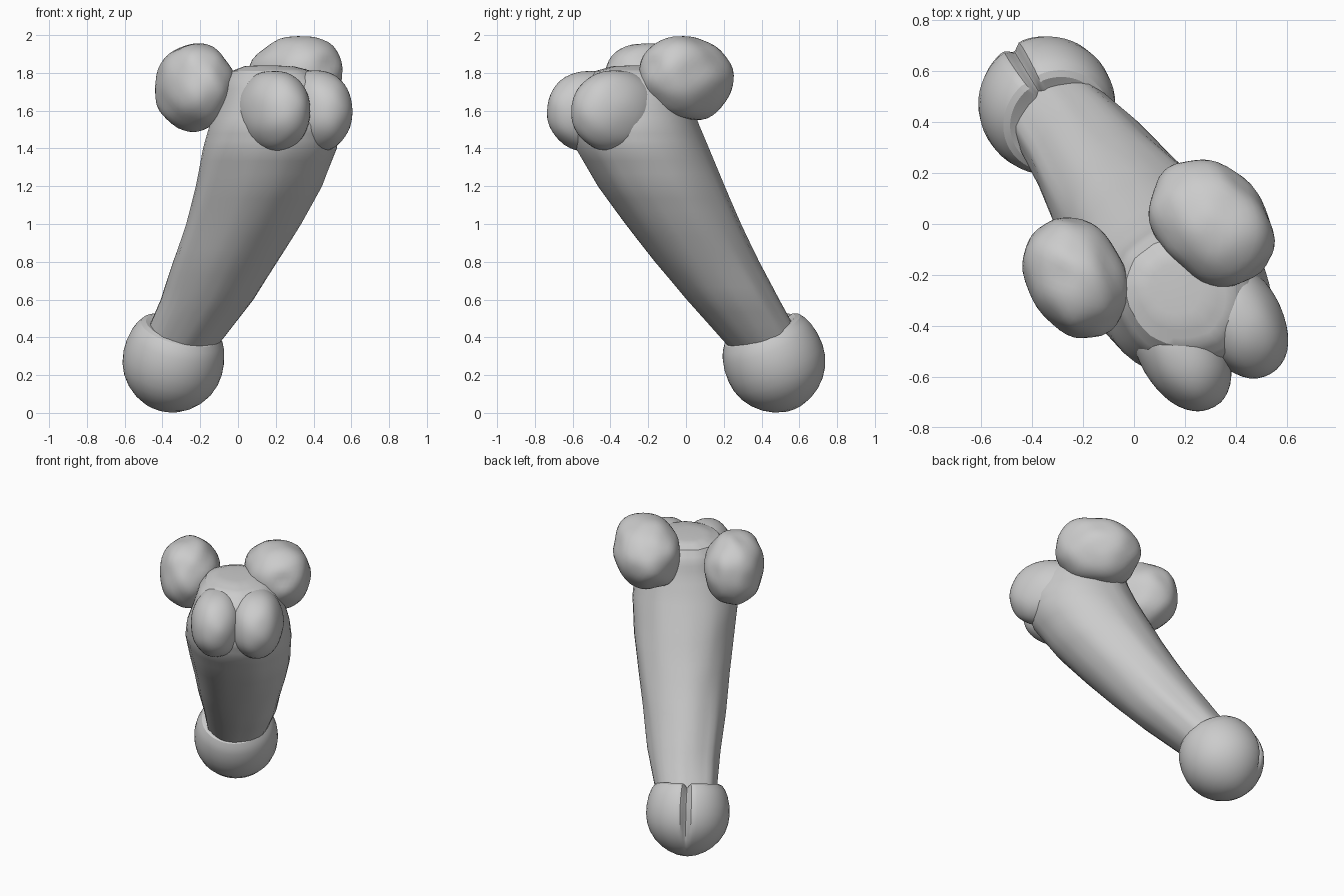
import bpy, bmesh, math
from mathutils import Vector, Matrix, noise

if "Cube" in bpy.data.objects:
    bpy.data.objects.remove(bpy.data.objects["Cube"])

# One plain material for the whole model
grey = bpy.data.materials.new("plain grey")
grey.diffuse_color = (0.6, 0.6, 0.6, 1)
grey.use_nodes = True
grey.node_tree.nodes["Principled BSDF"].inputs["Base Color"].default_value = grey.diffuse_color

H = math.sqrt(0.5)
LEAN = Vector((H, -H, 0))      # horizontal direction the shaft leans in
SIDE = Vector((H, H, 0))       # sideways direction
UP = Vector((0, 0, 1))


def finish(name, bm, angle=30):
    bmesh.ops.recalc_face_normals(bm, faces=bm.faces)
    mesh = bpy.data.meshes.new(name)
    bm.to_mesh(mesh)
    bm.free()
    mesh.materials.append(grey)
    obj = bpy.data.objects.new(name, mesh)
    bpy.context.collection.objects.link(obj)
    bpy.context.view_layer.objects.active = obj
    bpy.ops.object.select_all(action='DESELECT')
    obj.select_set(True)
    bpy.ops.object.shade_smooth_by_angle(angle=math.radians(angle))
    return obj


def skin(bm, rings):
    """Bridge rings of points with quads and close both ends."""
    loops = [[bm.verts.new(p) for p in ring] for ring in rings]
    n = len(loops[0])
    for a, b in zip(loops, loops[1:]):
        for i in range(n):
            j = (i + 1) % n
            bm.faces.new((a[i], a[j], b[j], b[i]))
    bm.faces.new(loops[0])
    bm.faces.new(loops[-1])


def lobe(name, centre, radii, power=2.1, bump=0.0, tilt=0.0, yaw=0.0):
    """Lumpy, slightly boxy ellipsoid; radii along lean, side and up."""
    bm = bmesh.new()
    bmesh.ops.create_icosphere(bm, subdivisions=4, radius=1)
    turn = (Matrix.Rotation(math.radians(yaw), 3, UP)
            @ Matrix.Rotation(math.radians(tilt), 3, SIDE))
    for v in bm.verts:
        d = v.co.normalized()
        k = sum(abs(c) ** power for c in d) ** (-1 / power)
        k *= 1 + bump * noise.noise(d * 1.9 + Vector(centre) * 7)
        p = LEAN * d.x * radii[0] + SIDE * d.y * radii[1] + UP * d.z * radii[2]
        v.co = turn @ (p * k) + Vector(centre)
    return finish(name, bm)


# Shaft: stacked horizontal sections (z, x, y, radius), with shallow lengthwise ridges
sections = [
    (0.25, -0.36, 0.49, 0.14), (0.32, -0.33, 0.45, 0.19), (0.40, -0.28, 0.395, 0.207),
    (0.60, -0.16, 0.25, 0.243), (0.80, -0.068, 0.115, 0.275), (1.00, 0.027, -0.01, 0.305),
    (1.20, 0.11, -0.13, 0.335), (1.40, 0.17, -0.235, 0.352), (1.52, 0.195, -0.275, 0.34),
    (1.65, 0.205, -0.285, 0.30), (1.75, 0.195, -0.28, 0.262), (1.81, 0.18, -0.27, 0.21),
    (1.835, 0.165, -0.26, 0.13), (1.84, 0.15, -0.25, 0.03),
]
rings = []
SEG = 40
for low, high in zip(sections, sections[1:]):
    for step in range(3):
        z, x, y, r = Vector(low).lerp(Vector(high), step / 3)
        ring = []
        for i in range(SEG):
            a = math.tau * i / SEG
            d = LEAN * math.cos(a) * 1.05 + SIDE * math.sin(a) * 0.95
            ridge = 0.012 * noise.noise(Vector((d.x * 3, d.y * 3, z * 1.6)))
            ring.append(Vector((x, y, z)) + d * (r + ridge))
        rings.append(ring)
bm = bmesh.new()
skin(bm, rings)
finish("shaft", bm)

# Rounded end cap: tilted lathe with a cleft down its rear side
TILT = math.radians(25)
cap_lean = Vector((0.52, -0.854, 0)).normalized()
cap_side = UP.cross(cap_lean)
axis = UP * math.cos(TILT) + cap_lean * math.sin(TILT)
rear = UP * math.sin(TILT) - cap_lean * math.cos(TILT)
centre = Vector((-0.345, 0.472, 0.268))
profile = [(0.01, -0.27), (0.06, -0.262), (0.115, -0.24), (0.165, -0.207),
           (0.207, -0.165), (0.24, -0.115), (0.26, -0.06), (0.268, 0.0),
           (0.265, 0.06), (0.252, 0.12), (0.235, 0.16), (0.215, 0.188),
           (0.19, 0.198), (0.15, 0.19), (0.08, 0.18)]
angles = [math.pi * math.copysign(abs(t) ** 1.4, t)
          for t in [2 * i / 56 - 1 for i in range(56)]]   # finer near the cleft
rings = []
for r, t in profile:
    ring = []
    for a in angles:
        depth = min(1, max(0, (t + 0.22) / 0.15))
        cut = math.exp(-(a / 0.09) ** 2) * depth
        rr = r - 0.05 * cut * min(1, r / 0.2)
        tt = t - 0.03 * cut * max(0, t / 0.2)
        ring.append(centre + axis * tt + (rear * math.cos(a) + cap_side * math.sin(a)) * rr)
    rings.append(ring)
bm = bmesh.new()
skin(bm, rings)
finish("end_cap", bm)

# Pair of smooth lobes on the front of the upper end, running back into the shaft
lobe("front_lobe_left", (0.19, -0.502, 1.597), (0.25, 0.168, 0.216), 2.1, 0.02, 0, -15)
lobe("front_lobe_right", (0.41, -0.372, 1.597), (0.25, 0.168, 0.218), 2.1, 0.02, 0, -15)

# Pair of larger lumpy lobes on the sides of the upper end
lobe("side_lobe_left", (-0.23, -0.21, 1.725), (0.245, 0.19, 0.228), 2.15, 0.06, -12, -18)
lobe("side_lobe_right", (0.305, 0.002, 1.775), (0.272, 0.21, 0.217), 2.15, 0.06, -13)
